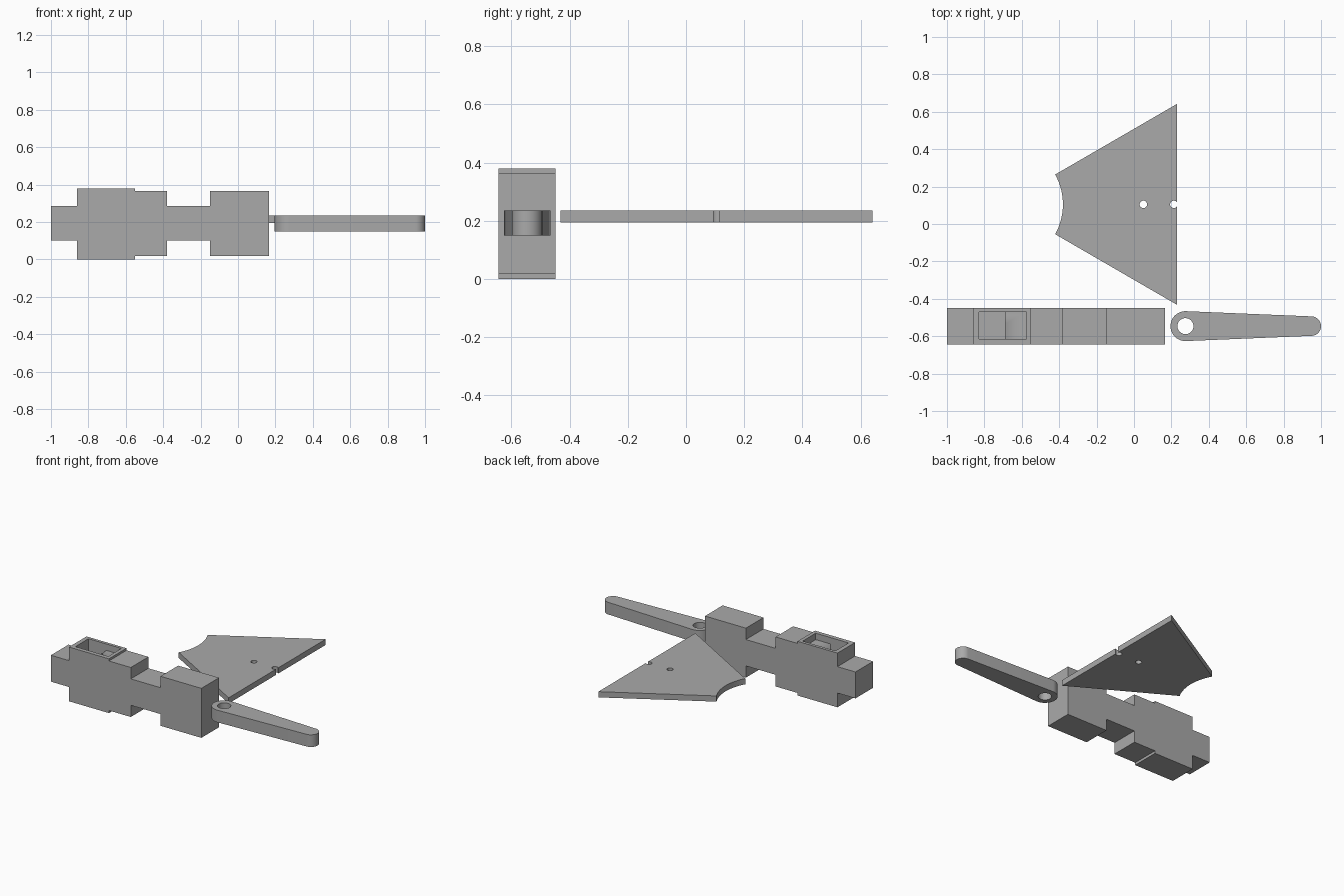
import bpy, bmesh
from math import cos, sin, pi, radians, acos
from mathutils import Matrix

cube = bpy.data.objects.get("Cube")
if cube:
    bpy.data.objects.remove(cube, do_unlink=True)

grey = bpy.data.materials.new("plain grey")
grey.use_nodes = True
grey.diffuse_color = (0.4, 0.4, 0.4, 1)
grey.node_tree.nodes["Principled BSDF"].inputs["Base Color"].default_value = (0.4, 0.4, 0.4, 1)


def arc(cx, cy, r, a0, a1, n=24):
    """Points on an arc, angles in radians."""
    return [(cx + r * cos(a0 + (a1 - a0) * i / n), cy + r * sin(a0 + (a1 - a0) * i / n))
            for i in range(n + 1)]


def plate(name, loops, low, high, matrix=Matrix()):
    """Filled outline (first loop) with holes (other loops), extruded from low to high."""
    curve = bpy.data.curves.new(name, "CURVE")
    curve.dimensions = "2D"
    curve.fill_mode = "BOTH"
    curve.extrude = (high - low) / 2
    for pts in loops:
        spline = curve.splines.new("POLY")
        spline.points.add(len(pts) - 1)
        for p, (x, y) in zip(spline.points, pts):
            p.co = (x, y, 0, 1)
        spline.use_cyclic_u = True
    obj = bpy.data.objects.new(name, curve)
    bpy.context.collection.objects.link(obj)
    bpy.ops.object.select_all(action="DESELECT")
    obj.select_set(True)
    bpy.context.view_layer.objects.active = obj
    bpy.ops.object.convert(target="MESH")
    obj = bpy.context.view_layer.objects.active
    # weld caps to sides and place
    bm = bmesh.new()
    bm.from_mesh(obj.data)
    bmesh.ops.remove_doubles(bm, verts=bm.verts, dist=0.0001)
    bmesh.ops.translate(bm, verts=bm.verts, vec=(0, 0, (low + high) / 2))
    bmesh.ops.transform(bm, matrix=matrix, verts=bm.verts)
    bmesh.ops.recalc_face_normals(bm, faces=bm.faces)
    bm.to_mesh(obj.data)
    bm.free()
    obj.data.materials.clear()
    obj.data.materials.append(grey)
    bpy.ops.object.shade_smooth_by_angle(angle=radians(30))
    return obj


def cut_box(target, x0, x1, y0, y1, z0, z1):
    """Cut a box-shaped pocket out of the target."""
    box = plate("pocket_cutter", [[(x0, y0), (x1, y0), (x1, y1), (x0, y1)]], z0, z1)
    mod = target.modifiers.new("pocket", "BOOLEAN")
    mod.operation = "DIFFERENCE"
    mod.solver = "EXACT"
    mod.object = box
    bpy.context.view_layer.objects.active = target
    bpy.ops.object.modifier_apply(modifier=mod.name)
    bpy.data.objects.remove(box, do_unlink=True)


# stepped body: (start x, bottom, top) of each section
sections = [(-1, 0.1, 0.285), (-0.86, 0, 0.38), (-0.55, 0.018, 0.365),
            (-0.38, 0.1, 0.285), (-0.15, 0.018, 0.365)]
ends = [s[0] for s in sections[1:]] + [0.167]
lower, upper = [], []
for (x, bottom, top), end in zip(sections, ends):
    lower += [(x, bottom), (end, bottom)]
    upper += [(x, top), (end, top)]
body = plate("stepped_body", [lower + upper[::-1]], 0.449, 0.644,
             Matrix.Rotation(pi / 2, 4, "X"))

# top pocket with a shallow shelf beside a deep well
cut_box(body, -0.83, -0.575, -0.615, -0.47, 0.335, 0.5)
cut_box(body, -0.83, -0.69, -0.615, -0.47, 0.15, 0.45)

# tapered arm with a pivot hole
ay = -0.546
plate("tapered_arm",
      [arc(0.275, ay, 0.08, pi / 2, 3 * pi / 2) + arc(0.948, ay, 0.052, -pi / 2, pi / 2),
       arc(0.275, ay, 0.043, 0, 2 * pi)[:-1]], 0.15, 0.235)

# fan-shaped plate with a concave end, a small hole and an edge notch
fy = 0.105
open_angle = acos(0.017 / 0.02)
bite = arc(-0.706, fy, 0.326, 0.511, -0.511)
notch = arc(0.213, fy, 0.02, -open_angle, open_angle - 2 * pi)
plate("fan_plate",
      [[(0.23, fy - 0.537)] + notch + [(0.23, fy + 0.537)] + bite,
       arc(0.05, fy, 0.02, 0, 2 * pi)[:-1]], 0.195, 0.235)
